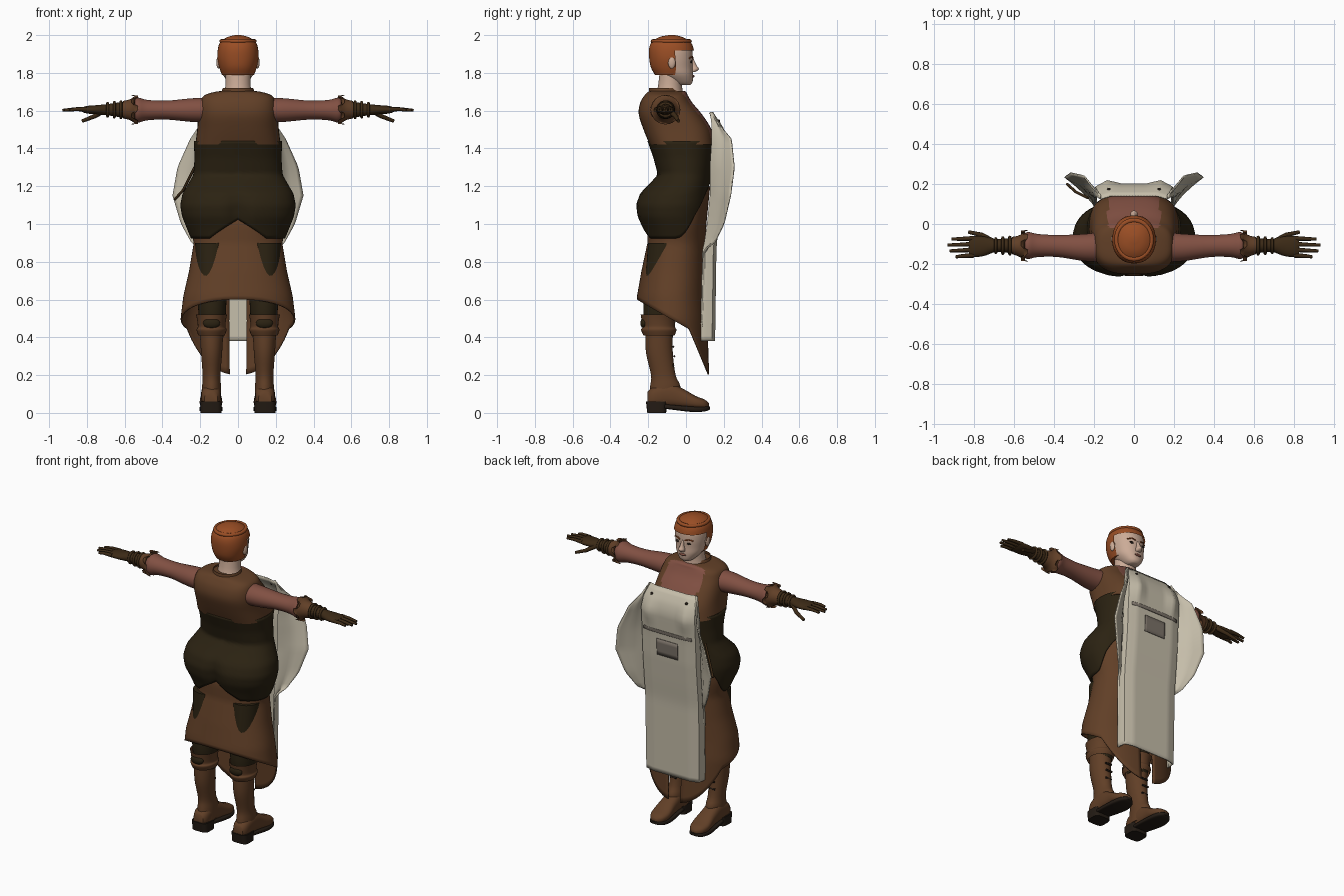
import bpy, bmesh, math
from mathutils import Vector

cube = bpy.data.objects.get("Cube")
if cube:
    bpy.data.objects.remove(cube, do_unlink=True)


def material(name, r, g, b):
    m = bpy.data.materials.new(name)
    m.use_nodes = True
    m.diffuse_color = (r, g, b, 1)
    m.node_tree.nodes["Principled BSDF"].inputs["Base Color"].default_value = (r, g, b, 1)
    return m


SKIN = material("skin", .6, .41, .31)
HAIR = material("copper_hair", .32, .075, .018)
LEATHER = material("brown_leather", .12, .05, .02)
DARK = material("dark_cloth", .024, .016, .006)
ROSE = material("rose_cloth", .22, .08, .055)
CREAM = material("cream_canvas", .56, .51, .4)
GREY = material("grey_canvas", .2, .17, .14)
GLOVE = material("dark_leather", .045, .023, .008)
SOLE = material("black_brown", .017, .011, .007)


def finish(ob, mat, angle=50):
    ob.data.materials.append(mat)
    bpy.ops.object.select_all(action='DESELECT')
    ob.select_set(True)
    bpy.context.view_layer.objects.active = ob
    bpy.ops.object.shade_smooth_by_angle(angle=math.radians(angle))
    return ob


def grid(name, fn, nu, nv, mat, wrap=False, cap=False, thick=0):
    """Surface through fn(u, v) with u and v from 0 to 1."""
    bm = bmesh.new()
    cols = nu if wrap else nu + 1
    rows = [[bm.verts.new(fn(i / nu, j / nv)) for i in range(cols)] for j in range(nv + 1)]
    for a, b in zip(rows, rows[1:]):
        for i in range(nu):
            k = (i + 1) % cols
            bm.faces.new((a[i], a[k], b[k], b[i]))
    if cap:
        bm.faces.new(rows[0])
        bm.faces.new(rows[-1])
    bmesh.ops.recalc_face_normals(bm, faces=bm.faces)
    me = bpy.data.meshes.new(name)
    bm.to_mesh(me)
    bm.free()
    ob = bpy.data.objects.new(name, me)
    bpy.context.collection.objects.link(ob)
    if thick:
        mod = ob.modifiers.new("thickness", 'SOLIDIFY')
        mod.thickness, mod.offset = thick, 0
    return finish(ob, mat)


def oval(a, power):
    c, s = math.cos(a), math.sin(a)
    return (math.copysign(abs(c) ** (2 / power), c), math.copysign(abs(s) ** (2 / power), s))


def spline(rings, v):
    """Smooth curve through the rings by index."""
    n = len(rings) - 1
    i = min(int(v * n), n - 1)
    t = v * n - i
    p = [rings[max(0, min(n, i + k))] for k in (-1, 0, 1, 2)]
    return [b + .5 * t * (c - a + t * (2 * a - 5 * b + 4 * c - d + t * (3 * (b - c) + d - a)))
            for a, b, c, d in zip(*p)]


def at_height(rows, z):
    """Row values at height z, rows listed from the top down."""
    for a, b in zip(rows, rows[1:]):
        if z >= b[0]:
            break
    t = max(0, min(1, (a[0] - z) / (a[0] - b[0])))
    return [p + (q - p) * t for p, q in zip(a, b)][1:]


def loft(name, rings, mat, axis='z', off=0, side=1, power=2, seg=32, steps=4, cap=True):
    """Rings are (position, half width, low, high) along an axis."""
    def fn(u, v):
        t, h, lo, hi = spline(rings, v)
        c, s = oval(u * math.tau, power)
        d = (lo + hi) / 2 + (hi - lo) / 2 * s
        if axis == 'z':
            return off * side + h * c, d, t
        if axis == 'y':
            return off * side + h * c, t, d
        return t * side, d, off + h * c
    return grid(name, fn, seg, steps * (len(rings) - 1), mat, True, cap)


def tube(name, pts, radius, mat, taper=1):
    cu = bpy.data.curves.new(name, 'CURVE')
    cu.dimensions, cu.bevel_depth, cu.bevel_resolution, cu.use_fill_caps = '3D', radius, 2, True
    sp = cu.splines.new('POLY')
    sp.points.add(len(pts) - 1)
    for i, (p, q) in enumerate(zip(sp.points, pts)):
        p.co = (*q, 1)
        p.radius = 1 + (taper - 1) * i / (len(pts) - 1)
    ob = bpy.data.objects.new(name, cu)
    bpy.context.collection.objects.link(ob)
    cu.materials.append(mat)
    return ob


def ball(name, loc, size, mat):
    bpy.ops.mesh.primitive_uv_sphere_add(segments=16, ring_count=10, location=loc)
    ob = bpy.context.object
    ob.name, ob.scale = name, size
    return finish(ob, mat)


def torus(name, loc, r, thin, mat, rot=(0, 0, 0)):
    bpy.ops.mesh.primitive_torus_add(location=loc, rotation=rot, major_radius=r, minor_radius=thin,
                                     major_segments=32, minor_segments=8)
    bpy.context.object.name = name
    return finish(bpy.context.object, mat)


# Head, neck and hair
loft("head", [(1.735, .03, -.04, .02), (1.75, .05, -.08, .034), (1.79, .08, -.13, .038),
              (1.83, .092, -.165, .036), (1.88, .1, -.18, .036), (1.93, .098, -.18, .03),
              (1.97, .075, -.16, 0), (1.985, .03, -.12, -.04)], SKIN, power=2.2)
loft("neck", [(1.66, .085, -.17, -.01), (1.72, .068, -.15, -.02), (1.8, .066, -.14, -.02)], SKIN)
hair = loft("hair", [(1.79, .085, -.165, .02), (1.83, .1, -.186, .045), (1.88, .109, -.195, .045),
                     (1.93, .106, -.195, .04), (1.965, .092, -.18, .022), (1.99, .055, -.14, -.02),
                     (2.0, .015, -.09, -.06)], HAIR, power=2.2, seg=48)
bm = bmesh.new()
bm.from_mesh(hair.data)
bmesh.ops.delete(bm, context='FACES', geom=[
    f for f in bm.faces if f.calc_center_median().y > -.055 and f.calc_center_median().z < 1.915])
bm.to_mesh(hair.data)
bm.free()
braid = torus("crown_braid", (0, -.078, 1.968), .088, .011, HAIR)
braid.scale.y = 1.1
loft("nose", [(1.805, .017, .02, .05), (1.82, .019, .02, .068), (1.84, .012, .02, .056),
              (1.875, .008, .02, .04)], SKIN, seg=12)
ball("lips", (0, .036, 1.782), (.024, .009, .008), ROSE)
for s, side in ((1, "left"), (-1, "right")):
    ball(side + "_ear", (.103 * s, -.075, 1.855), (.012, .02, .032), SKIN)
    ball(side + "_eye", (.04 * s, .028, 1.858), (.016, .006, .007), SOLE)
    tube(side + "_brow", [(.018 * s, .037, 1.878), (.042 * s, .033, 1.886), (.066 * s, .018, 1.878)], .004, HAIR)

# Vest with rose shirt showing at the neckline
vest = loft("vest", [(1.42, .226, -.192, .15), (1.5, .216, -.225, .135), (1.58, .21, -.25, .085),
                     (1.64, .2, -.243, .035), (1.68, .18, -.22, .01), (1.7, .12, -.2, 0),
                     (1.705, .07, -.17, -.02)], LEATHER, power=2.8, seg=64)
vest.data.materials.append(ROSE)
for p in vest.data.polygons:
    c = p.center
    if c.y > -.02 and abs(c.x) < .13 and c.z > 1.46:
        p.material_index = 1
loft("collar", [(1.68, .095, -.2, -.01), (1.72, .08, -.195, -.035)], LEATHER, cap=False)

# Corset with scalloped lower edge
HIPS = [(1.44, .23, -.2, .15), (1.35, .226, -.168, .14), (1.26, .232, -.145, .13), (1.21, .26, -.19, .125),
        (1.16, .29, -.243, .12), (1.1, .302, -.264, .12), (1.04, .292, -.256, .11),
        (.98, .268, -.228, .105), (.9, .235, -.2, .1)]


def corset(u, v):
    c, s = oval(u * math.tau, 2.3)
    hem = .925 + .1 * max(0, 1 - abs(c) / .6) if s < 0 else .925 + .3 * s ** 2
    z = 1.44 + (hem - 1.44) * v
    h, lo, hi = at_height(HIPS, z)
    y = (lo + hi) / 2 + (hi - lo) / 2 * s
    if s < 0 and z < 1.2:
        y += .03 * max(0, 1 - abs(c) / .25) * min(1, (1.2 - z) * 8)
    return h * c, y, z


grid("corset", corset, 64, 30, DARK, True, thick=.008)
torus("corset_rim", (0, -.025, 1.435), 1, .03, DARK).scale = (.222, .172, .12)

# Skirt, slanting down to two tails in front
SKIRT = [(1.2, .22, -.13, .125), (1.0, .25, -.2, .105), (.9, .23, -.2, .1), (.75, .255, -.232, .1),
         (.62, .285, -.255, .1), (.5, .3, -.26, .11), (.35, .29, -.25, .115), (.2, .28, -.24, .12)]


def skirt(u, v):
    a = math.pi / 2 + .13 + u * (math.tau - .26)
    c, s = oval(a, 2.2)
    y = -.07 + .185 * s
    hem = .6 - .57 * (y + .255) if y < .02 else .443 - 2.55 * (y - .02)
    z = 1.2 + (hem - 1.2) * v
    h, lo, hi = at_height(SKIRT, z)
    return h * c, (lo + hi) / 2 + (hi - lo) / 2 * s, z


grid("skirt", skirt, 80, 28, LEATHER, thick=.008)

# Apron: height, half width, front y, fold y, flap x, flap y
APRON = [(1.59, .165, .14, .13, .168, .13), (1.52, .182, .185, .14, .205, .18), (1.45, .19, .2, .14, .25, .24),
         (1.3, .19, .19, .13, .318, .255), (1.15, .19, .183, .13, .345, .235), (1.0, .19, .17, .115, .3, .2),
         (.9, .19, .16, .1, .245, .15), (.86, .19, .157, .09, .2, .09), (.38, .187, .15, .08, .19, .08)]


def apron(u, v):
    z = 1.59 - 1.21 * v
    w, front, fold, fx, fy = at_height(APRON, z)
    s = abs(2 * u - 1)
    bust = .016 * math.exp(-((z - 1.44) / .07) ** 2)
    pts = [(0, front), (w * .35, front), (w * .7, front + bust), (w, front - .015),
           (w + .006, fold), ((w + fx) / 2, (fold + fy) / 2 + .012), (fx, fy)]
    k = min(int(s * 6), 5)
    a, b = Vector(pts[k]), Vector(pts[k + 1])
    p = a.lerp(b, s * 6 - k)
    return math.copysign(p.x, u - .5), p.y, z


def patch(name, half, z0, z1, mat):
    def fn(u, v):
        z = z0 + (z1 - z0) * v
        return half * (2 * u - 1), at_height(APRON, z)[1] + .006 - .01 * (half > .15) * abs(2 * u - 1) ** 4, z
    grid(name, fn, 12, 4, mat, thick=.006)


grid("apron", apron, 48, 44, CREAM, thick=.008)
patch("apron_band", .172, 1.315, 1.335, GREY)
patch("apron_pocket", .075, 1.17, 1.275, GREY)
tube("apron_tie", [(-.335, .2, 1.13), (-.29, .16, 1.18), (-.23, .13, 1.3)], .007, GLOVE)

for s, side in ((1, "left"), (-1, "right")):
    ball(side + "_apron_stud", (.125 * s, .172, 1.545), (.009, .009, .009), SOLE)
    # Arm, cuff and glove
    loft(side + "_sleeve", [(.16, .066, -.19, -.04), (.25, .062, -.185, -.05), (.38, .05, -.165, -.055),
                            (.48, .054, -.165, -.05), (.53, .066, -.175, -.04), (.56, .05, -.16, -.055)],
         ROSE, 'x', 1.603, s)
    cuff = loft(side + "_cuff", [(.54, .078, -.187, -.03), (.57, .056, -.165, -.055), (.61, .046, -.15, -.065)],
                LEATHER, 'x', 1.605, s, seg=24, cap=False)
    for i, v in enumerate(cuff.data.vertices[:24]):
        v.co.x += s * (.025 if i % 4 < 2 else -.01)
    loft(side + "_glove", [(.56, .045, -.155, -.06), (.62, .04, -.145, -.07), (.69, .03, -.14, -.075),
                           (.75, .024, -.16, -.062), (.8, .02, -.165, -.06), (.825, .012, -.16, -.065)],
         GLOVE, 'x', 1.605, s, seg=20)
    for x, r in ((.62, .042), (.655, .039), (.69, .034)):
        torus(side + "_glove_strap", (x * s, -.108, 1.605), r, .008, GLOVE, (0, math.pi / 2, 0))
    for y, end in ((-.156, .89), (-.128, .92), (-.1, .93), (-.072, .91)):
        tube(side + "_finger", [(.8 * s, y, 1.607), (.86 * s, y * 1.03, 1.608), (end * s, y * 1.05, 1.602)],
             .0125, GLOVE, .6)
    tube(side + "_thumb", [(.71 * s, -.085, 1.6), (.76 * s, -.055, 1.57), (.825 * s, -.04, 1.545)], .015, GLOVE, .6)

    # Leg, boot and sole
    loft(side + "_trouser", [(.4, .06, -.2, -.07), (.52, .072, -.225, -.06), (.65, .078, -.22, -.05),
                             (.9, .09, -.2, -.02)], DARK, off=.137, side=s)
    loft(side + "_boot_shaft", [(.06, .052, -.2, -.04), (.14, .05, -.19, -.03), (.2, .047, -.185, -.055),
                                (.32, .056, -.212, -.07), (.43, .062, -.215, -.07)], LEATHER, off=.14, side=s)
    loft(side + "_boot_cuff", [(.41, .07, -.225, -.06), (.44, .08, -.238, -.05), (.455, .073, -.23, -.058),
                               (.49, .076, -.235, -.055), (.52, .082, -.24, -.045)],
         LEATHER, off=.14, side=s, cap=False)
    ball(side + "_knee_patch", (.14 * s, -.222, .475), (.045, .02, .028), DARK)
    loft(side + "_boot_foot", [(-.205, .035, .03, .11), (-.17, .05, .03, .14), (-.09, .052, .03, .16),
                               (-.02, .054, .025, .13), (.05, .06, .02, .09), (.1, .045, .02, .07),
                               (.122, .015, .025, .05)], LEATHER, 'y', .143, s, 2.5)
    loft(side + "_boot_sole", [(-.2, .04, .03, .055), (-.1, .052, .02, .045), (.03, .062, 0.005, .035),
                               (.1, .048, .008, .035), (.127, .015, .018, .035)], SOLE, 'y', .143, s, 4)
    loft(side + "_boot_heel", [(0, .056, -.205, -.105), (.06, .056, -.212, -.1)], SOLE, off=.143, side=s, power=4)
    for z in (.2, .25, .3, .35):
        tube(side + "_boot_lace", [((.14 + d) * s, -.062 - .12 * abs(z - .3), z) for d in (-.022, .022)], .006, SOLE)
